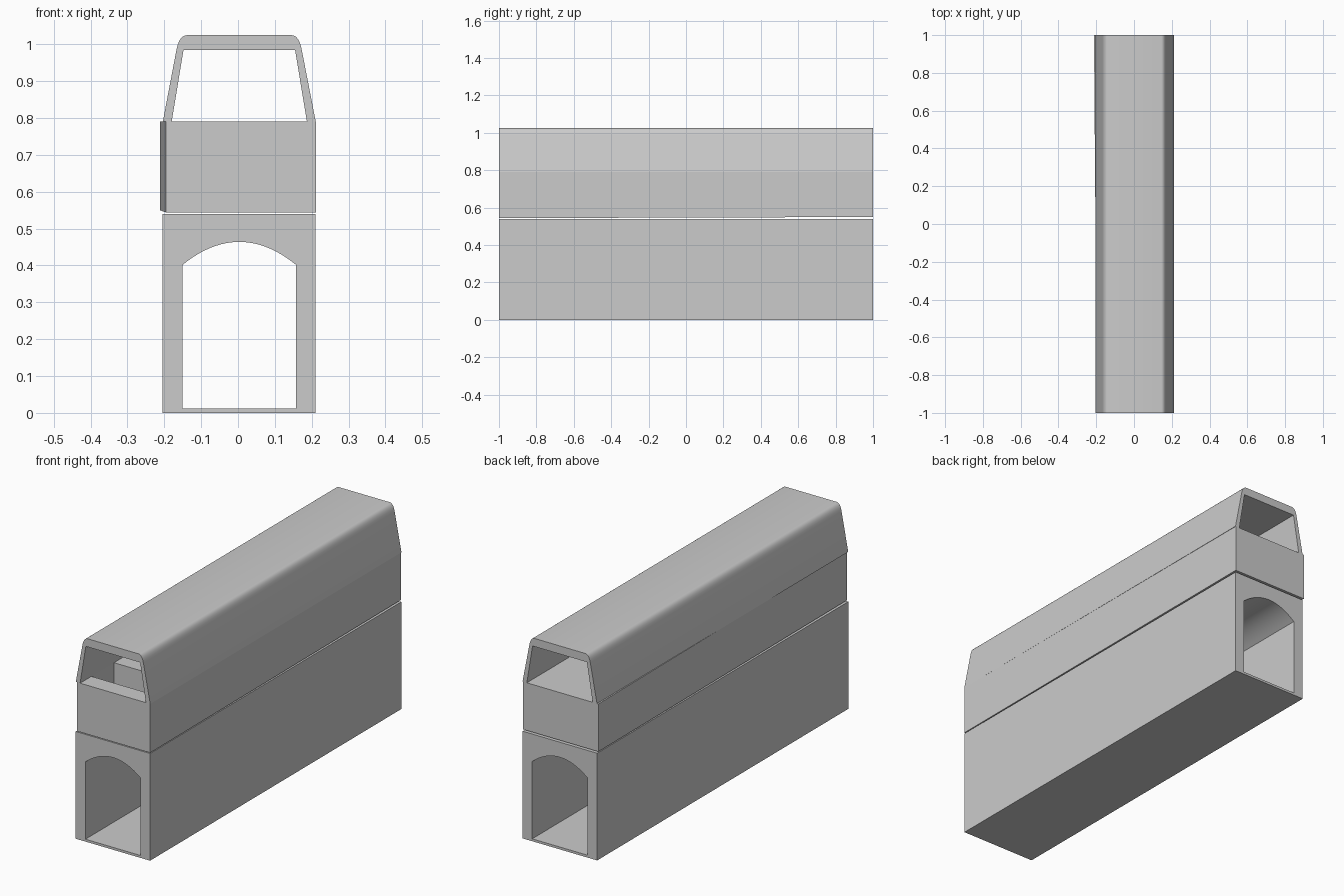
import bpy, bmesh, math

if "Cube" in bpy.data.objects:
    bpy.data.objects.remove(bpy.data.objects["Cube"])


def loft(name, front, back=None, y0=-1.0, y1=1.0):
    """Solid running along y between a front and a back (x, z) profile."""
    back = back or front
    bm = bmesh.new()
    f = [bm.verts.new((x, y0, z)) for x, z in front]
    b = [bm.verts.new((x, y1, z)) for x, z in back]
    bm.faces.new(f)
    bm.faces.new(b[::-1])
    n = len(f)
    for i in range(n):
        bm.faces.new((f[i], f[(i + 1) % n], b[(i + 1) % n], b[i]))
    bmesh.ops.recalc_face_normals(bm, faces=bm.faces)
    mesh = bpy.data.meshes.new(name)
    bm.to_mesh(mesh)
    bm.free()
    ob = bpy.data.objects.new(name, mesh)
    bpy.context.collection.objects.link(ob)
    return ob


def select(ob):
    bpy.ops.object.select_all(action='DESELECT')
    ob.select_set(True)
    bpy.context.view_layer.objects.active = ob


def cut(ob, cutter):
    mod = ob.modifiers.new("cut", 'BOOLEAN')
    mod.operation = 'DIFFERENCE'
    mod.solver = 'EXACT'
    mod.object = cutter
    select(ob)
    bpy.ops.object.modifier_apply(modifier=mod.name)
    bpy.data.objects.remove(cutter)


def smooth(ob):
    select(ob)
    bpy.ops.object.shade_smooth_by_angle(angle=math.radians(30))


def bezier(p0, p1, p2, n):
    pts = []
    for i in range(n + 1):
        t = i / n
        pts.append(tuple((1 - t) ** 2 * a + 2 * t * (1 - t) * b + t * t * c
                         for a, b, c in zip(p0, p1, p2)))
    return pts


# lower storey with an arched passage running right through it
lower = loft("lower_storey", [(-0.205, 0), (0.21, 0), (0.21, 0.54), (-0.205, 0.54)])
arch = bezier((0.157, 0.402), (0.004, 0.526), (-0.15, 0.402), 24)
cut(lower, loft("passage_cutter", [(-0.15, 0.012), (0.157, 0.012)] + arch, None, -1.1, 1.1))
smooth(lower)

# middle storey, set very slightly askew, with a recess in its deck near the front
middle = loft("middle_storey",
              [(-0.196, 0.544), (0.211, 0.544), (0.211, 0.79), (-0.196, 0.79)],
              [(-0.212, 0.55), (0.209, 0.55), (0.209, 0.79), (-0.212, 0.79)])
cut(middle, loft("recess_cutter",
                 [(-0.18, 0.64), (0.186, 0.64), (0.186, 0.9), (-0.18, 0.9)],
                 None, -0.91, -0.73))

# roof shell, open at both ends, with rounded shoulders
right = bezier((0.173, 0.985), (0.166, 1.024), (0.145, 1.025), 6)
left = bezier((-0.138, 1.025), (-0.160, 1.024), (-0.167, 0.985), 6)
roof = loft("roof_shell",
            [(0.211, 0.79)] + right + left +
            [(-0.204, 0.79), (-0.18, 0.79), (-0.148, 0.984), (0.155, 0.984), (0.187, 0.79)])
smooth(roof)
